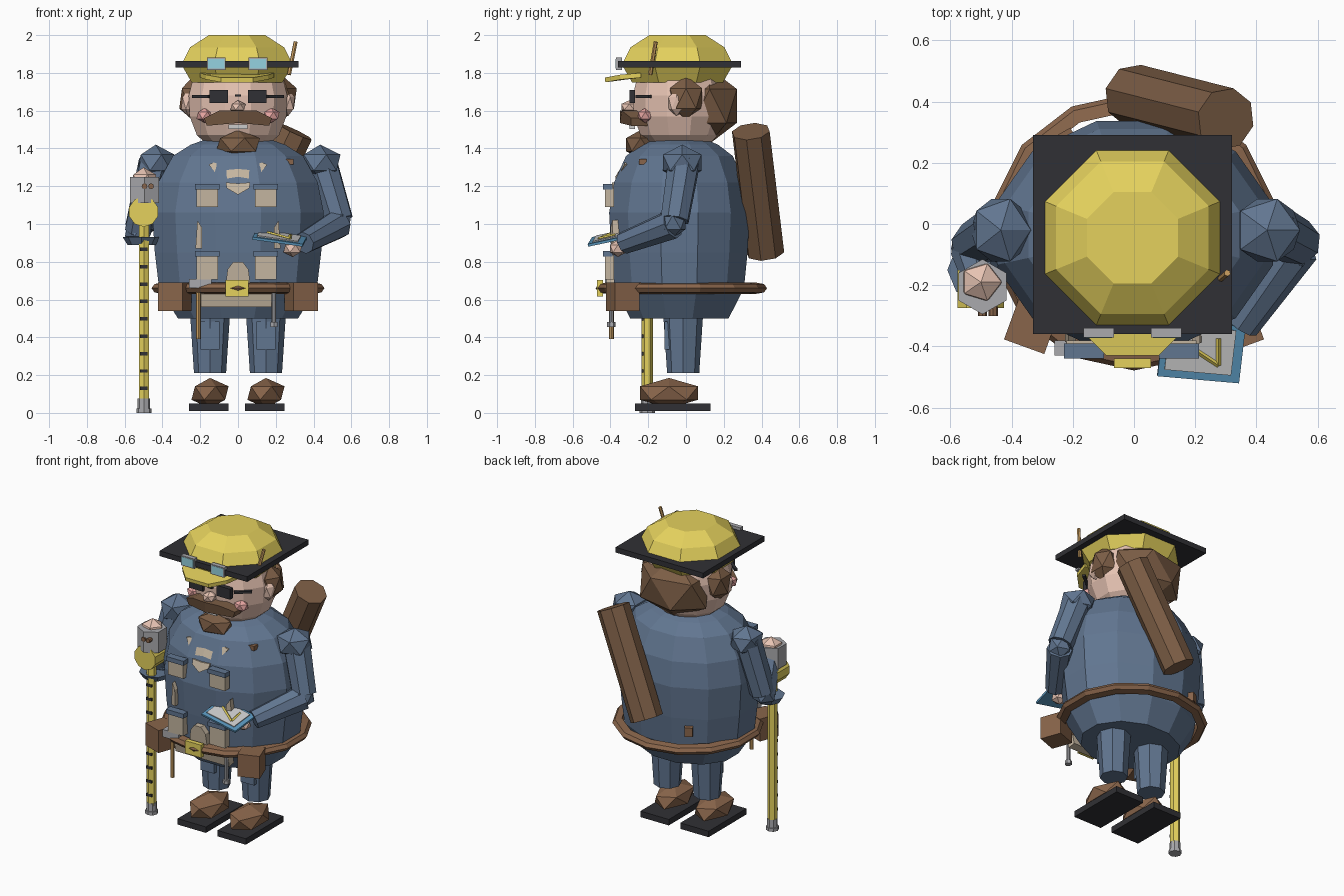
import bpy, bmesh, math
from mathutils import Vector, Matrix, Euler

if "Cube" in bpy.data.objects:
    bpy.data.objects.remove(bpy.data.objects["Cube"])

PAL = dict(blue=(.12, .18, .28), dark=(.03, .03, .035), yellow=(.78, .64, .11), brown=(.2, .11, .06),
           leather=(.25, .13, .07), skin=(.8, .55, .45), tan=(.55, .46, .35), grey=(.4, .4, .42),
           glass=(.3, .65, .75), sky=(.1, .3, .5), white=(.75, .75, .75), wood=(.6, .35, .12), pink=(.8, .38, .36))
MATS = {}
for k, c in PAL.items():
    MATS[k] = bpy.data.materials.new(k)
    MATS[k].diffuse_color = (*c, 1)


def finish(bm, name, col):
    bmesh.ops.recalc_face_normals(bm, faces=bm.faces[:])
    me = bpy.data.meshes.new(name)
    bm.to_mesh(me)
    bm.free()
    me.materials.append(MATS[col])
    ob = bpy.data.objects.new(name, me)
    bpy.context.collection.objects.link(ob)
    return ob


def box(name, col, c, s, rot=(0, 0, 0)):
    bm = bmesh.new()
    m = Matrix.Translation(c) @ Euler([math.radians(a) for a in rot]).to_matrix().to_4x4() @ Matrix.Diagonal((*s, 1))
    bmesh.ops.create_cube(bm, size=1, matrix=m)
    return finish(bm, name, col)


def gem(name, col, c, s):
    bm = bmesh.new()
    bmesh.ops.create_icosphere(bm, subdivisions=1, radius=1,
                               matrix=Matrix.Translation(c) @ Matrix.Diagonal((*s, 1)))
    return finish(bm, name, col)


def rod(name, col, a, b, r1, r2=None, n=8):
    a, b = Vector(a), Vector(b)
    q = (b - a).to_track_quat('Z', 'Y').to_matrix().to_4x4()
    bm = bmesh.new()
    bmesh.ops.create_cone(bm, cap_ends=True, segments=n, radius1=r1, radius2=r1 if r2 is None else r2,
                          depth=(b - a).length, matrix=Matrix.Translation((a + b) / 2) @ q)
    return finish(bm, name, col)


def lathe(name, col, c, prof, sx, sy, n, closed=False):
    """Stacked elliptical rings from (radius, z) pairs."""
    bm = bmesh.new()
    rings = [[bm.verts.new((c[0] + sx * r * math.cos(t), c[1] + sy * r * math.sin(t), c[2] + z))
              for t in [(i + .5) * math.tau / n for i in range(n)]] for r, z in prof]
    for k in range(len(rings) if closed else len(rings) - 1):
        p, q = rings[k], rings[(k + 1) % len(rings)]
        for i in range(n):
            bm.faces.new((p[i], p[(i + 1) % n], q[(i + 1) % n], q[i]))
    if not closed:
        bm.faces.new(rings[0])
        bm.faces.new(rings[-1])
    return finish(bm, name, col)


def plate(name, col, pts, depth):
    """Polygon of (x, y, z) points thickened towards +y."""
    bm = bmesh.new()
    f = bm.faces.new([bm.verts.new(p) for p in pts])
    g = bmesh.ops.extrude_face_region(bm, geom=[f])['geom']
    bmesh.ops.translate(bm, vec=(0, depth, 0), verts=[v for v in g if isinstance(v, bmesh.types.BMVert)])
    return finish(bm, name, col)


# Round coat body and belt
lathe('coat_body', 'blue', (0, -.035, 0),
      [(.7, .5), (.92, .66), (.97, .85), (1, 1.06), (.93, 1.22), (.76, 1.36), (.55, 1.42), (.3, 1.46)], .47, .385, 12)
lathe('belt', 'leather', (0, -.025, .66), [(.92, -.03), (1.02, -.022), (1.055, 0), (1.02, .022), (.92, .03)],
      .445, .43, 14, True)

# Legs, boots and soles
for s in (-1, 1):
    x = .148 * s
    rod('leg', 'blue', (x, -.015, .21), (x, -.015, .56), .085, .108)
    box('knee_patch', 'blue', (x, -.1, .41), (.1, .03, .15))
    gem('boot', 'leather', (x, -.09, .105), (.11, .18, .08))
    box('boot_sole', 'dark', (x - .006, -.07, .03), (.21, .4, .04))

# Head, hair, ears
lathe('head', 'skin', (0, -.035, 0), [(.5, 1.39), (.85, 1.47), (1, 1.57), (1.02, 1.68), (.9, 1.8)], .265, .25, 12)
gem('back_hair', 'brown', (0, .125, 1.625), (.265, .17, .2))
for s in (-1, 1):
    gem('side_hair', 'brown', (.235 * s, .0, 1.665), (.085, .1, .12))
    gem('ear', 'skin', (.265 * s, -.05, 1.64), (.04, .05, .07))
    gem('cheek', 'pink', (.175 * s, -.215, 1.575), (.05, .045, .04))
    # Glasses
    box('glasses_lens', 'dark', (.102 * s, -.285, 1.675), (.1, .03, .07))
    box('glasses_temple', 'dark', (.195 * s, -.225, 1.675), (.11, .02, .014), (0, 0, 38 * s))
    # Moustache half
    plate('moustache', 'brown', [(0, -.35, 1.6), (.1 * s, -.34, 1.6), (.18 * s, -.29, 1.56),
                                 (.165 * s, -.29, 1.52), (0, -.35, 1.535)], .1)
    # Hat goggles
    box('goggle_frame', 'grey', (.11 * s - .005, -.355, 1.848), (.1, .03, .066))
    box('goggle_lens', 'glass', (.11 * s - .005, -.366, 1.848), (.085, .012, .052))
box('glasses_bridge', 'dark', (0, -.29, 1.68), (.03, .02, .012))
gem('nose', 'skin', (0, -.3, 1.62), (.045, .05, .035))
box('teeth', 'white', (0, -.285, 1.515), (.1, .03, .025))
gem('goatee', 'brown', (0, -.24, 1.42), (.13, .09, .078))

# Octagonal hard hat, square board, visor, pencil
lathe('hard_hat', 'yellow', (-.005, -.045, 0), [(.84, 1.75), (1, 1.83), (1, 1.86), (.87, 1.935), (.52, 2.0)],
      .31, .31, 8)
box('hat_board', 'dark', (-.005, -.035, 1.845), (.65, .65, .035))
bm = bmesh.new()
ring = [(-.2, -.24, 1.8), (-.17, -.35, 1.79), (-.09, -.43, 1.775), (.08, -.43, 1.775), (.16, -.35, 1.79), (.19, -.24, 1.8)]
f = bm.faces.new([bm.verts.new(p) for p in ring])
visor = finish(bm, 'hat_visor', 'yellow')
visor.modifiers.new('thickness', 'SOLIDIFY').thickness = .025
rod('pencil', 'wood', (.27, -.19, 1.79), (.305, -.16, 1.965), .011, n=6)

# Right-hand side arm holding the clipboard
gem('shoulder', 'blue', (.435, -.02, 1.325), (.12, .12, .095))
rod('upper_arm', 'blue', (.44, -.01, 1.33), (.535, -.06, 1.02), .088, .078)
gem('elbow', 'blue', (.53, -.07, 1.01), (.078, .08, .085))
rod('forearm', 'blue', (.53, -.07, 1.0), (.35, -.33, .9), .08, .06)
gem('hand', 'skin', (.29, -.36, .87), (.055, .05, .045))
cb, rr = Vector((.22, -.415, .925)), (12, 8, -5)
R = Euler([math.radians(a) for a in rr]).to_matrix()
box('clipboard', 'sky', cb, (.27, .19, .014), rr)
box('clipboard_paper', 'white', cb + R @ Vector((-.005, .005, .009)), (.22, .15, .008), rr)
for a, b in [((-.07, .03), (.06, -.04)), ((.06, -.04), (.05, .05))]:
    rod('set_square', 'yellow', cb + R @ Vector((*a, .014)), cb + R @ Vector((*b, .014)), .008, n=4)

# Left-hand side arm raised over the measuring staff
gem('shoulder', 'blue', (-.435, -.02, 1.325), (.11, .12, .095))
rod('upper_arm', 'blue', (-.44, -.02, 1.33), (-.52, -.07, .98), .088, .08)
gem('elbow', 'blue', (-.525, -.08, .97), (.082, .08, .08))
rod('forearm', 'blue', (-.525, -.08, .97), (-.5, -.18, 1.16), .075, .06)
gem('hand', 'skin', (-.5, -.19, 1.23), (.075, .07, .07))
rod('staff_collar', 'blue', (-.51, -.15, .89), (-.51, -.15, .93), .075, .1)
rod('tape_housing', 'grey', (-.495, -.205, 1.11), (-.495, -.205, 1.25), .09, n=6)
for x in (-.495, -.46):
    rod('housing_stud', 'leather', (x, -.27, 1.2), (x, -.3, 1.2), .015)
rod('tape_drum', 'yellow', (-.5, -.275, 1.065), (-.5, -.15, 1.065), .08, n=10)
rod('measuring_staff', 'yellow', (-.498, -.205, .06), (-.498, -.205, 1.05), .031, n=6)
for i in range(9):
    box('staff_mark', 'dark', (-.498, -.222, .13 + i * .092), (.04, .028, .018))
rod('staff_ferrule', 'grey', (-.498, -.205, .02), (-.498, -.205, .075), .033)
rod('staff_foot', 'grey', (-.498, -.205, 0), (-.498, -.205, .022), .04)

# Drawing tube on the back with its strap ends
rod('drawing_tube', 'brown', (.3, .343, 1.49), (-.003, .42, .85), .103, n=8)
box('strap_end', 'leather', (.27, -.23, 1.33), (.05, .04, .03))
box('strap_end', 'leather', (-.22, .285, .77), (.05, .04, .06), (0, 0, 30))

# Coat pockets, straps and pouches
for s in (-1, 1):
    x = .155 * s - .008
    for z, h, nm in ((1.14, .1, 'chest_pocket'), (.77, .13, 'lower_pocket')):
        box(nm, 'tan', (x, -.405, z), (.115, .05, h))
        box('pocket_flap', 'blue', (x, -.415, z + h / 2 + .008), (.13, .05, .03))
    box('pouch', 'leather', (.335 * s, -.335, .615), (.14, .14, .15), (0, 0, 20 * s))
    plate('coat_strap', 'tan', [(.19 * s, -.395, .87), (.225 * s, -.385, .87), (.215 * s, -.39, 1.02),
                                (.19 * s, -.4, .98)], .04)
box('apron_hem', 'tan', (0, -.36, .6), (.4, .05, .07), (12, 0, 0))
plate('apron_tab', 'tan', [(-.065, -.42, .68), (.065, -.42, .68), (.055, -.425, .76), (.025, -.43, .8),
                           (-.025, -.43, .8), (-.055, -.425, .76)], .05)
# Collar: mirrored lapels above a small bib
for s in (-1, 1):
    plate('collar_lapel', 'tan', [(.0, -.34, 1.305), (.13 * s, -.325, 1.325), (.155 * s, -.325, 1.315),
                                  (.09 * s, -.37, 1.235), (.0, -.375, 1.25)], .05)
    plate('collar_bib', 'tan', [(0, -.39, 1.215), (.065 * s, -.39, 1.22), (.06 * s, -.4, 1.19), (0, -.415, 1.155)], .05)

# Buckle and tools hanging from the belt
box('belt_buckle', 'yellow', (-.005, -.455, .66), (.12, .03, .085))
rod('hammer_handle', 'wood', (-.21, -.395, .39), (-.21, -.395, .67), .013)
box('hammer_head', 'grey', (-.2, -.405, .685), (.12, .05, .05))
rod('wrench', 'grey', (.19, -.395, .47), (.19, -.395, .66), .012)
rod('wrench_end', 'grey', (.19, -.395, .455), (.19, -.395, .48), .022, n=6)

for m in bpy.data.materials:
    if m.users and not m.is_grease_pencil:
        m.use_nodes = True
        m.node_tree.nodes["Principled BSDF"].inputs["Base Color"].default_value = m.diffuse_color
